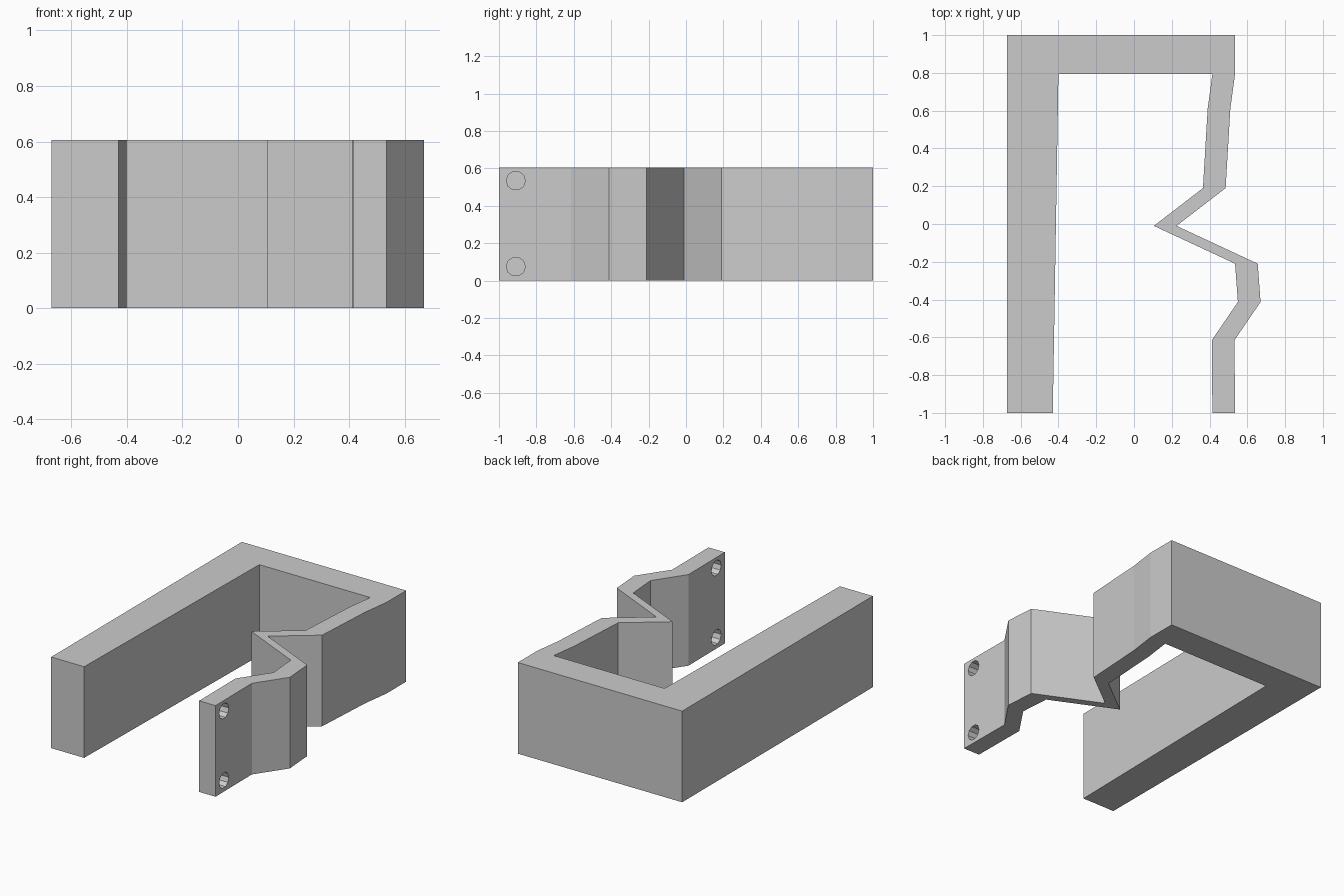
import bpy, bmesh, math

cube = bpy.data.objects.get("Cube")
if cube:
    bpy.data.objects.remove(cube, do_unlink=True)

HEIGHT = 0.605
STRIP_WIDTH = 0.12

grey = bpy.data.materials.new("plain grey")
grey.use_nodes = True
grey.diffuse_color = (0.6, 0.6, 0.6, 1)
grey.node_tree.nodes["Principled BSDF"].inputs["Base Color"].default_value = grey.diffuse_color


def extrude_outline(name, outline):
    """Raise a flat outline into a solid standing on the ground."""
    bm = bmesh.new()
    base = bm.faces.new([bm.verts.new((x, y, 0)) for x, y in outline])
    raised = bmesh.ops.extrude_face_region(bm, geom=[base], use_keep_orig=True)
    verts = [g for g in raised["geom"] if isinstance(g, bmesh.types.BMVert)]
    bmesh.ops.translate(bm, verts=verts, vec=(0, 0, HEIGHT))
    bmesh.ops.recalc_face_normals(bm, faces=bm.faces)
    mesh = bpy.data.meshes.new(name)
    bm.to_mesh(mesh)
    bm.free()
    mesh.materials.append(grey)
    obj = bpy.data.objects.new(name, mesh)
    bpy.context.collection.objects.link(obj)
    return obj


# Bent strip: inner edge from front to back, outer edge is the same path shifted
inner = [(0.415, -1), (0.412, -0.615), (0.55, -0.413), (0.535, -0.21),
         (0.105, -0.01), (0.365, 0.19), (0.39, 0.61), (0.415, 0.795)]
outer = [(x + STRIP_WIDTH, y) for x, y in inner]

# Straight arm and back wall close the outline around the strip
arm_and_back = [(-0.4, 0.795), (-0.43, -1), (-0.672, -1), (-0.672, 1), (0.535, 1)]
bracket = extrude_outline("bent_bracket", inner + arm_and_back + outer[::-1])

# Screw holes through the front end of the strip
for z in (0.075, 0.535):
    bpy.ops.mesh.primitive_cylinder_add(vertices=10, radius=0.051, depth=0.4,
                                        location=(0.475, -0.91, z),
                                        rotation=(0, math.pi / 2, 0))
    cutter = bpy.context.object
    cutter.name = "hole_cutter"
    cutter.hide_render = True
    cutter.data.materials.append(grey)
    cut = bracket.modifiers.new("hole", "BOOLEAN")
    cut.operation = "DIFFERENCE"
    cut.solver = "EXACT"
    cut.object = cutter
    bpy.context.view_layer.objects.active = bracket
    bpy.ops.object.modifier_apply(modifier=cut.name)
    bpy.data.objects.remove(cutter, do_unlink=True)
